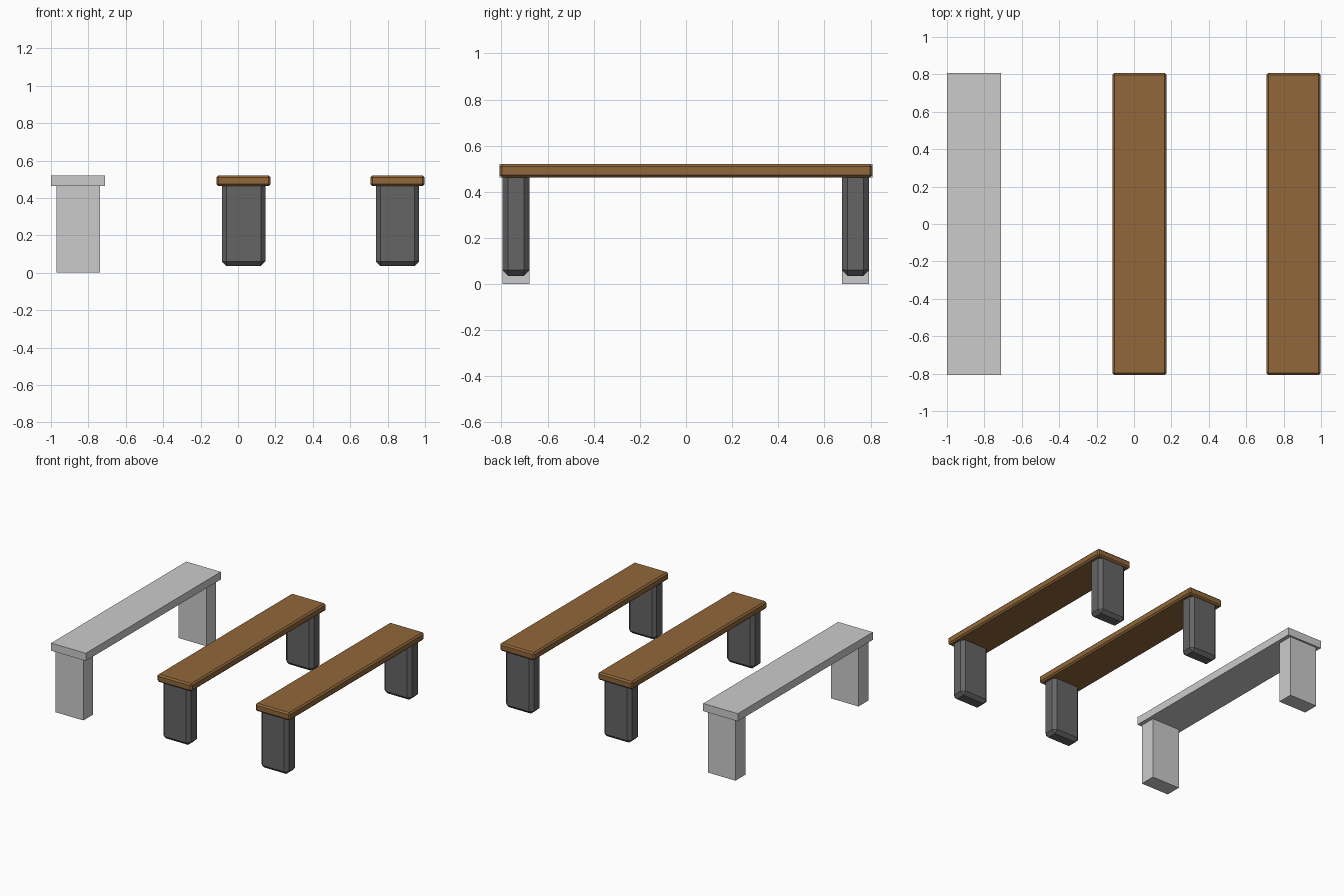
import bpy, bmesh

if "Cube" in bpy.data.objects:
    bpy.data.objects.remove(bpy.data.objects["Cube"])


def material(name, color):
    m = bpy.data.materials.new(name)
    m.diffuse_color = color
    m.use_nodes = True
    m.node_tree.nodes["Principled BSDF"].inputs["Base Color"].default_value = m.diffuse_color
    return m


wood = material("wood", (0.28, 0.135, 0.042, 1))
stone = material("dark_stone", (0.13, 0.13, 0.13, 1))


def box(name, x, y, z, chamfer=0, mat=None, keep_top=False):
    """Box from (min, max) ranges, with optional flat chamfer."""
    bm = bmesh.new()
    bmesh.ops.create_cube(bm, size=1)
    for v in bm.verts:
        for i, r in enumerate((x, y, z)):
            v.co[i] = r[1] if v.co[i] > 0 else r[0]
    if chamfer:
        edges = [e for e in bm.edges
                 if not (keep_top and all(v.co.z == max(w.co.z for w in bm.verts) for v in e.verts))]
        bmesh.ops.bevel(bm, geom=edges, offset=chamfer, segments=1,
                        affect='EDGES', clamp_overlap=True)
    bmesh.ops.recalc_face_normals(bm, faces=bm.faces)
    mesh = bpy.data.meshes.new(name)
    bm.to_mesh(mesh)
    bm.free()
    if mat:
        mesh.materials.append(mat)
    ob = bpy.data.objects.new(name, mesh)
    bpy.context.collection.objects.link(ob)
    return ob


def bench(label, cx, foot_z, seat_chamfer=0, leg_chamfer=0, seat_mat=None, leg_mat=None):
    # Seat plank
    box(label + "_seat", (cx - 0.145, cx + 0.145), (-0.808, 0.808), (0.463, 0.521),
        seat_chamfer, seat_mat)
    # Two block legs, one at each end
    for end, y in (("front", (-0.796, -0.678)), ("back", (0.676, 0.794))):
        box(f"{label}_{end}_leg", (cx - 0.116, cx + 0.116), y, (foot_z, 0.463),
            leg_chamfer, leg_mat, keep_top=True)


# Plain blocked-out bench, then two finished benches
bench("plain_bench", -0.855, 0.0)
bench("middle_bench", 0.03, 0.036, 0.011, 0.024, wood, stone)
bench("right_bench", 0.853, 0.036, 0.011, 0.024, wood, stone)
